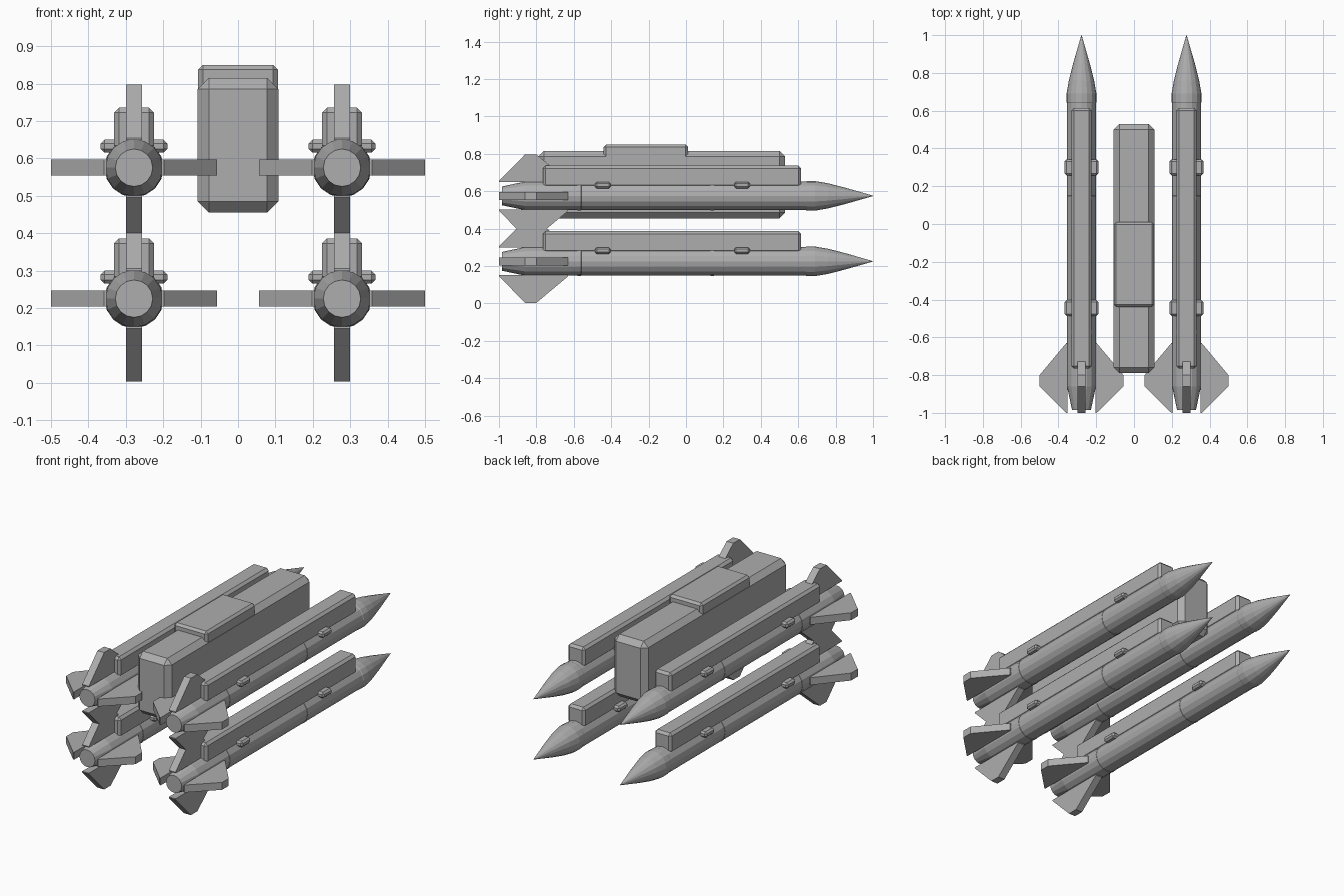
import bpy, bmesh, math
from mathutils import Matrix, Vector

if "Cube" in bpy.data.objects:
    bpy.data.objects.remove(bpy.data.objects["Cube"])

grey = bpy.data.materials.new("mid_grey")
grey.diffuse_color = (0.42, 0.42, 0.42, 1)
grey.use_nodes = True
grey.node_tree.nodes["Principled BSDF"].inputs["Base Color"].default_value = grey.diffuse_color


def finish(bm, name):
    bmesh.ops.recalc_face_normals(bm, faces=bm.faces)
    me = bpy.data.meshes.new(name)
    bm.to_mesh(me)
    bm.free()
    me.materials.append(grey)
    ob = bpy.data.objects.new(name, me)
    bpy.context.collection.objects.link(ob)
    return ob


def box(name, x, y, z, bevel):
    """Chamfered box from (min, max) ranges."""
    bm = bmesh.new()
    bmesh.ops.create_cube(bm, size=1)
    for v in bm.verts:
        v.co = Vector([(r[0] + r[1]) / 2 + c * (r[1] - r[0])
                       for r, c in zip((x, y, z), v.co)])
    bmesh.ops.bevel(bm, geom=bm.edges[:], offset=bevel, segments=1,
                    affect='EDGES', profile=0.5)
    return finish(bm, name)


def lathe(name, profile, cx, cz, sides=16):
    """Revolve (y, radius) points about the y axis and cap the ends."""
    bm = bmesh.new()
    rings = []
    for y, r in profile:
        rings.append([bm.verts.new((cx + r * math.cos(2 * math.pi * i / sides), y,
                                    cz + r * math.sin(2 * math.pi * i / sides)))
                      for i in range(sides)])
    for a, b in zip(rings, rings[1:]):
        for i in range(sides):
            j = (i + 1) % sides
            bm.faces.new((a[i], a[j], b[j], b[i]))
    bm.faces.new(rings[0])
    bm.faces.new(rings[-1])
    return finish(bm, name)


def fin(name, cx, cz, angle, half=0.0215):
    """Flat fin plate pointing outwards at the given angle."""
    outline = [(0.074, -1.0), (0.08, -1.0), (0.222, -0.86),
               (0.222, -0.80), (0.08, -0.63), (0.074, -0.63)]
    bm = bmesh.new()
    f = bm.faces.new([bm.verts.new((r, y, -half)) for r, y in outline])
    ext = bmesh.ops.extrude_face_region(bm, geom=[f])
    bmesh.ops.translate(bm, vec=(0, 0, 2 * half),
                        verts=[g for g in ext['geom'] if isinstance(g, bmesh.types.BMVert)])
    bm.transform(Matrix.Translation((cx, 0, cz)) @ Matrix.Rotation(angle, 4, 'Y'))
    return finish(bm, name)


# tapered tail, tube and the two joint bands
R = 0.0765
tube = [(-0.985, 0.05), (-0.86, R)]
for y in (-0.57, 0.14):
    tube += [(y - 0.01, R), (y - 0.009, R + 0.0015), (y + 0.009, R + 0.0015), (y + 0.01, R)]
tube += [(0.68, R)]
# pointed nose with a slightly raised collar
nose = [(0.64, R), (0.645, 0.079), (0.69, 0.079), (0.76, 0.067),
        (0.85, 0.044), (0.93, 0.021), (1.0, 0.001)]

for side, cx in (("left", -0.278), ("right", 0.278)):
    for level, cz in (("lower", 0.225), ("upper", 0.575)):
        tag = f"{level}_{side}"
        lathe(f"tube_{tag}", tube, cx, cz)
        lathe(f"nose_{tag}", nose, cx, cz)
        for k in range(4):
            fin(f"fin_{tag}_{k + 1}", cx, cz, k * math.pi / 2)
        # launch rail and its clamps
        box(f"rail_{tag}", (cx - 0.054, cx + 0.054), (-0.765, 0.615),
            (cz + 0.045, cz + 0.161), 0.014)
        for end, y in (("rear", -0.445), ("front", 0.3)):
            box(f"clamp_{end}_{tag}", (cx - 0.089, cx + 0.089), (y - 0.042, y + 0.042),
                (cz + 0.04, cz + 0.075), 0.01)

# central pylon and the raised block on top
box("pylon", (-0.108, 0.108), (-0.79, 0.53), (0.455, 0.815), 0.03)
box("pylon_top_block", (-0.107, 0.107), (-0.44, 0.01), (0.74, 0.85), 0.013)
